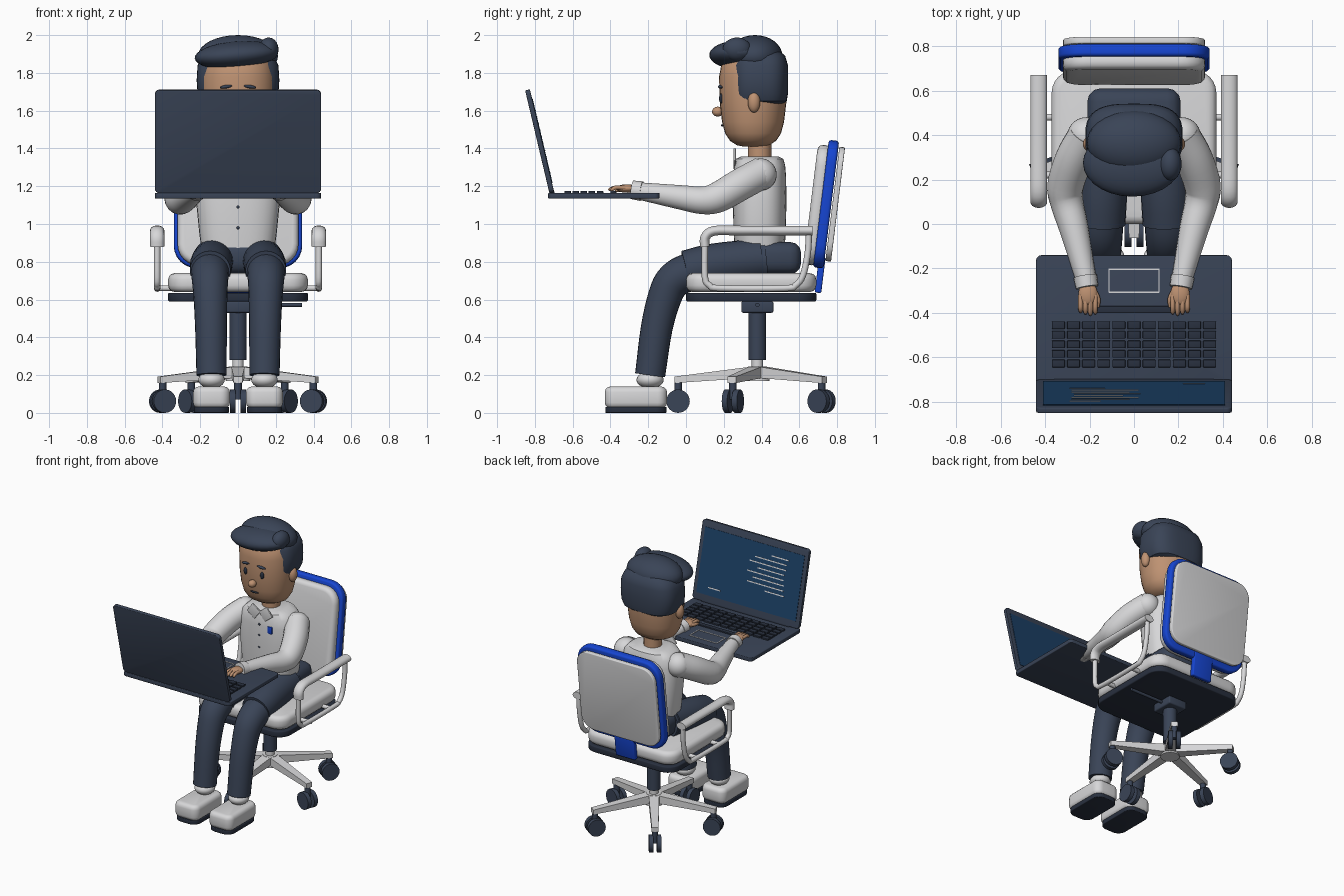
import bpy, bmesh, math
from mathutils import Vector, Matrix

if "Cube" in bpy.data.objects:
    bpy.data.objects.remove(bpy.data.objects["Cube"])


def material(name, rgb):
    m = bpy.data.materials.new(name)
    m.diffuse_color = (*rgb, 1)
    m.use_nodes = True
    m.node_tree.nodes["Principled BSDF"].inputs["Base Color"].default_value = m.diffuse_color
    return m


WHITE = material("light_grey", (0.68, 0.68, 0.69))
NAVY = material("navy", (0.042, 0.058, 0.095))
DARK = material("dark_navy", (0.022, 0.03, 0.05))
SKIN = material("skin", (0.52, 0.29, 0.17))
BLUE = material("chair_blue", (0.008, 0.06, 0.64))
SCREEN = material("screen_blue", (0.011, 0.05, 0.13))


def finish(name, bm, mat, angle=40):
    bmesh.ops.recalc_face_normals(bm, faces=bm.faces)
    me = bpy.data.meshes.new(name)
    bm.to_mesh(me)
    bm.free()
    me.materials.append(mat)
    ob = bpy.data.objects.new(name, me)
    bpy.context.collection.objects.link(ob)
    bpy.ops.object.select_all(action='DESELECT')
    ob.select_set(True)
    bpy.context.view_layer.objects.active = ob
    bpy.ops.object.shade_smooth_by_angle(angle=math.radians(angle))
    return ob


def box(name, loc, size, mat, soft=0.0, corner=0.0, axis=2, rot=None):
    """Box with rounded corners along one axis and softened edges."""
    bm = bmesh.new()
    bmesh.ops.create_cube(bm, size=1)
    bmesh.ops.scale(bm, vec=size, verts=bm.verts)
    if corner:
        es = [e for e in bm.edges
              if abs((e.verts[0].co - e.verts[1].co)[axis]) > size[axis] * 0.9]
        bmesh.ops.bevel(bm, geom=es, offset=corner, segments=6, profile=0.5, affect='EDGES')
    if soft:
        es = [e for e in bm.edges if e.calc_face_angle(0) > 0.8]
        bmesh.ops.bevel(bm, geom=es, offset=soft, segments=3, profile=0.5, affect='EDGES')
    bm.transform(Matrix.Translation(loc) @ (rot or Matrix()).to_4x4())
    return finish(name, bm, mat)


def ball(name, loc, half, mat, rot=None):
    bm = bmesh.new()
    bmesh.ops.create_uvsphere(bm, u_segments=28, v_segments=16, radius=1)
    bm.transform(Matrix.Translation(loc) @ (rot or Matrix()).to_4x4() @ Matrix.Diagonal((*half, 1)))
    return finish(name, bm, mat)


def skin_rings(name, rings, mat):
    bm = bmesh.new()
    vs = [[bm.verts.new(p) for p in r] for r in rings]
    n = len(vs[0])
    for a, b in zip(vs, vs[1:]):
        for i in range(n):
            bm.faces.new((a[i], a[(i + 1) % n], b[(i + 1) % n], b[i]))
    bm.faces.new(vs[0])
    bm.faces.new(vs[-1])
    return finish(name, bm, mat)


def loft(name, cy, rows, mat, power=2.0, cx=0, n=32):
    """Stack of superellipse rings: (z, half x, half y)."""
    def pt(a, rx, ry, z):
        c, s = math.cos(a), math.sin(a)
        return (cx + rx * math.copysign(abs(c) ** (2 / power), c),
                cy + ry * math.copysign(abs(s) ** (2 / power), s), z)
    return skin_rings(name, [[pt(math.tau * i / n, rx, ry, z) for i in range(n)]
                             for z, rx, ry in rows], mat)


def tube(name, pts, mat, n=18, steps=4, wide=1.0):
    """Smooth tube through (x, y, z, radius) points."""
    P = [Vector(p) for p in pts]
    P = [P[0] * 2 - P[1]] + P + [P[-1] * 2 - P[-2]]
    path = []
    for i in range(1, len(P) - 2):
        a, b, c, d = P[i - 1:i + 3]
        for k in range(steps):
            t = k / steps
            path.append(0.5 * (2 * b + (c - a) * t + (2 * a - 5 * b + 4 * c - d) * t * t
                               + (3 * b - a - 3 * c + d) * t ** 3))
    path.append(P[-2])
    rings = []
    for i, p in enumerate(path):
        t = (path[min(i + 1, len(path) - 1)] - path[max(i - 1, 0)]).to_3d().normalized()
        u = (Vector((1, 0, 0)) - t * t.x).normalized()
        v = t.cross(u)
        rings.append([p.to_3d() + p.w * (u * math.cos(math.tau * j / n) * wide
                      + v * math.sin(math.tau * j / n)) for j in range(n)])
    return skin_rings(name, rings, mat)


def cyl(name, a, b, r, mat, r2=None, n=24):
    a, b = Vector(a), Vector(b)
    bm = bmesh.new()
    bmesh.ops.create_cone(bm, cap_ends=True, segments=n, radius1=r,
                          radius2=r if r2 is None else r2, depth=(b - a).length)
    bm.transform(Matrix.Translation((a + b) / 2)
                 @ (b - a).to_track_quat('Z', 'Y').to_matrix().to_4x4())
    return finish(name, bm, mat)


def rx(deg):
    return Matrix.Rotation(math.radians(deg), 3, 'X')


# Chair seat and backrest
CY = 0.378
box("seat_cushion", (0, 0.345, 0.69), (0.74, 0.69, 0.1), WHITE, 0.035, 0.1)
box("seat_base", (0, 0.345, 0.613), (0.74, 0.69, 0.046), DARK, 0.008, 0.1)
box("seat_mechanism", (0, CY, 0.56), (0.15, 0.17, 0.06), NAVY, 0.01)
cyl("seat_lever", (0.05, CY, 0.572), (0.34, CY, 0.572), 0.011, NAVY)
lean = rx(-7)
box("back_cushion", (0, 0.697, 1.1), (0.64, 0.075, 0.64), WHITE, 0.03, 0.11, 1, lean)
box("back_shell", (0, 0.742, 1.105), (0.68, 0.055, 0.68), BLUE, 0.015, 0.12, 1, lean)
box("back_panel", (0, 0.79, 1.105), (0.64, 0.03, 0.61), WHITE, 0.006, 0.1, 1, lean)
box("back_bracket", (0, 0.71, 0.73), (0.16, 0.035, 0.19), BLUE, 0.008, 0, 2, lean)

# Chair column, star base and casters
cyl("gas_column", (0, CY, 0.28), (0, CY, 0.55), 0.046, NAVY)
cyl("column_rod", (0, CY, 0.2), (0, CY, 0.29), 0.03, WHITE)
cyl("base_hub", (0, CY, 0.17), (0, CY, 0.245), 0.065, WHITE, 0.05)
for i in range(5):
    a = -math.pi / 2 + i * math.tau / 5
    d = Vector((math.cos(a), math.sin(a), 0))
    side = Vector((-d.y, d.x, 0))
    c = Vector((0, CY, 0))
    rings = []
    for r, z, w, h in ((0.03, 0.215, 0.036, 0.03), (0.44, 0.175, 0.023, 0.017)):
        o = c + d * r + Vector((0, 0, z))
        rings.append([o + side * w * p + Vector((0, 0, h * q))
                      for p, q in ((-1, -1), (1, -1), (1, 1), (-1, 1))])
    skin_rings("base_leg", rings, WHITE)
    e = c + d * 0.42
    cyl("caster_stem", e + Vector((0, 0, 0.07)), e + Vector((0, 0, 0.18)), 0.02, NAVY)
    for s in (-1, 1):
        m = e + Vector((0, 0, 0.062))
        cyl("caster_wheel", m + side * s * 0.012, m + side * s * 0.042, 0.062, NAVY)

# Armrests
for s in (-1, 1):
    x = 0.428 * s
    tube("armrest_pad", [(x, 0.1, 0.88, 0.026), (x, 0.102, 0.93, 0.026), (x, 0.15, 0.964, 0.026),
                         (x, 0.3, 0.965, 0.026), (x, 0.67, 0.965, 0.026)], WHITE, wide=1.45)
    tube("armrest_frame", [(x, y, z, 0.017) for y, z in (
        (0.1, 0.9), (0.1, 0.72), (0.125, 0.675), (0.18, 0.66), (0.52, 0.66), (0.58, 0.675),
        (0.62, 0.73), (0.645, 0.85), (0.65, 0.95))], WHITE, 12)
    for y in (0.22, 0.48):
        cyl("armrest_mount", (0.3 * s, y, 0.66), (x, y, 0.66), 0.015, WHITE)

# Body
loft("shirt", 0.39, [(0.84, 0.19, 0.13), (0.95, 0.205, 0.138), (1.12, 0.222, 0.142),
                     (1.25, 0.215, 0.14), (1.31, 0.2, 0.135), (1.345, 0.165, 0.125),
                     (1.357, 0.11, 0.1)], WHITE, 2.6)
box("hips", (0, 0.43, 0.82), (0.42, 0.36, 0.17), NAVY, 0.06)
cyl("neck", (0, 0.39, 1.32), (0, 0.39, 1.46), 0.062, SKIN)
for z in (0.98, 1.09, 1.18, 1.26):
    ball("shirt_button", (0, 0.251, z), (0.008, 0.006, 0.008), NAVY)
box("badge", (0.085, 0.258, 1.235), (0.036, 0.014, 0.052), BLUE, 0.004)
for s in (-1, 1):
    box("collar_flap", (0.05 * s, 0.258, 1.345), (0.08, 0.012, 0.08), WHITE, 0.003,
        rot=Matrix.Rotation(math.radians(45 + 8 * s), 3, 'Y'))

    # Arms and hands
    ball("shoulder", (0.215 * s, 0.395, 1.262), (0.085, 0.085, 0.085), WHITE)
    tube("sleeve", [(0.21 * s, 0.4, 1.27, 0.085), (0.27 * s, 0.29, 1.21, 0.086),
                    (0.308 * s, 0.17, 1.142, 0.082), (0.3 * s, 0.09, 1.125, 0.074),
                    (0.27 * s, -0.02, 1.14, 0.066), (0.215 * s, -0.25, 1.175, 0.046)], WHITE)
    tube("cuff", [(0.219 * s, -0.235, 1.174, 0.053), (0.211 * s, -0.285, 1.181, 0.05)], WHITE)
    ball("palm", (0.207 * s, -0.315, 1.188), (0.043, 0.055, 0.022), SKIN)
    for k in range(4):
        x = (0.174 + 0.022 * k) * s
        tip = -0.41 + 0.006 * abs(k - 1)
        tube("finger", [(x, -0.32, 1.192, 0.011), (x, -0.37, 1.194, 0.011),
                        (x, tip + 0.01, 1.184, 0.01), (x, tip, 1.178, 0.005)], SKIN, 10, 3)
    tube("thumb", [(0.18 * s, -0.3, 1.185, 0.013), (0.162 * s, -0.34, 1.182, 0.012),
                   (0.163 * s, -0.375, 1.177, 0.007)], SKIN, 10, 3)

    # Legs and shoes
    tube("trouser_leg", [(0.125 * s, 0.42, 0.81, 0.105), (0.14 * s, 0.2, 0.785, 0.108),
                         (0.148 * s, 0.02, 0.745, 0.102), (0.148 * s, -0.065, 0.7, 0.096),
                         (0.146 * s, -0.11, 0.62, 0.09), (0.143 * s, -0.155, 0.45, 0.084),
                         (0.14 * s, -0.19, 0.2, 0.08)], NAVY, 24)
    tube("thigh_fold", [(0.13 * s, 0.4, 0.815, 0.108), (0.142 * s, 0.15, 0.785, 0.112),
                        (0.147 * s, 0.0, 0.752, 0.108)], NAVY, 24)
    ball("sock", (0.14 * s, -0.19, 0.175), (0.07, 0.072, 0.045), WHITE)
    box("shoe", (0.14 * s, -0.265, 0.082), (0.195, 0.33, 0.115), WHITE, 0.03, 0.05)
    box("shoe_sole", (0.14 * s, -0.265, 0.016), (0.185, 0.325, 0.032), DARK, 0.005, 0.06)

    # Ears, eyes and brows
    ball("ear", (0.2 * s, 0.36, 1.645), (0.03, 0.033, 0.055), SKIN)
    ball("eye", (0.068 * s, 0.187, 1.665), (0.014, 0.012, 0.026), DARK)
    ball("eyebrow", (0.063 * s, 0.184, 1.727), (0.034, 0.014, 0.009), NAVY,
         Matrix.Rotation(0.15 * s, 3, 'Y'))

# Head and hair
loft("head", 0.355, [(1.41, 0.06, 0.05), (1.417, 0.1, 0.085), (1.44, 0.143, 0.122),
                     (1.48, 0.168, 0.148), (1.54, 0.184, 0.164), (1.64, 0.195, 0.176),
                     (1.78, 0.197, 0.18), (1.86, 0.18, 0.165), (1.92, 0.12, 0.11)], SKIN, 2.15)
ball("nose", (0, 0.168, 1.595), (0.028, 0.03, 0.026), SKIN)
ball("mouth", (0, 0.194, 1.522), (0.032, 0.01, 0.006), DARK)
loft("back_hair", 0.39, [(1.635, 0.16, 0.125), (1.65, 0.195, 0.143), (1.69, 0.214, 0.15),
                         (1.76, 0.219, 0.151), (1.84, 0.214, 0.15), (1.89, 0.19, 0.135),
                         (1.93, 0.12, 0.09)], NAVY, 3, n=40)
ball("crown_hair", (0, 0.365, 1.89), (0.212, 0.145, 0.11), NAVY)
ball("fringe_hair", (-0.008, 0.275, 1.895), (0.222, 0.152, 0.073), NAVY,
     Matrix.Rotation(-0.08, 3, 'Y'))
ball("hair_curl", (0.162, 0.27, 1.925), (0.052, 0.075, 0.062), NAVY)

# Laptop base, keys and touchpad
box("laptop_base", (0, -0.435, 1.15), (0.88, 0.59, 0.03), NAVY, 0.005, 0.025)
for r in range(5):
    for c in range(11):
        box("key", (-0.34 + 0.068 * c, -0.455 - 0.043 * r, 1.169), (0.058, 0.034, 0.014), DARK, 0.003)
box("space_bar", (0.01, -0.385, 1.169), (0.36, 0.032, 0.012), DARK, 0.003)
for s in (-1, 1):
    box("touchpad_side", (0.112 * s, -0.255, 1.166), (0.006, 0.108, 0.005), WHITE)
    box("touchpad_end", (0, -0.255 + 0.052 * s, 1.166), (0.224, 0.006, 0.005), WHITE)

# Laptop lid with screen and code lines
tilt = rx(13.3)
hinge = Vector((0, -0.709, 1.16))


def on_lid(u, v, d):
    return hinge + tilt @ Vector((u, d, v))


cyl("hinge", (-0.36, -0.709, 1.166), (0.36, -0.709, 1.166), 0.013, DARK)
box("laptop_lid", on_lid(0, 0.285, 0), (0.88, 0.026, 0.56), NAVY, 0.005, 0.025, 1, tilt)
box("screen", on_lid(0, 0.285, 0.013), (0.82, 0.006, 0.46), SCREEN, rot=tilt)
for i, (u, w) in enumerate(((-0.22, 0.14), (-0.15, 0.26), (-0.13, 0.3), (-0.16, 0.22), (-0.12, 0.3),
                            (-0.15, 0.26), (-0.13, 0.3), (-0.21, 0.16))):
    box("code_line", on_lid(u, 0.45 - 0.036 * i, 0.0165), (w, 0.003, 0.008), WHITE, rot=tilt)
box("status_line", on_lid(0.27, 0.11, 0.0165), (0.1, 0.003, 0.008), WHITE, rot=tilt)
